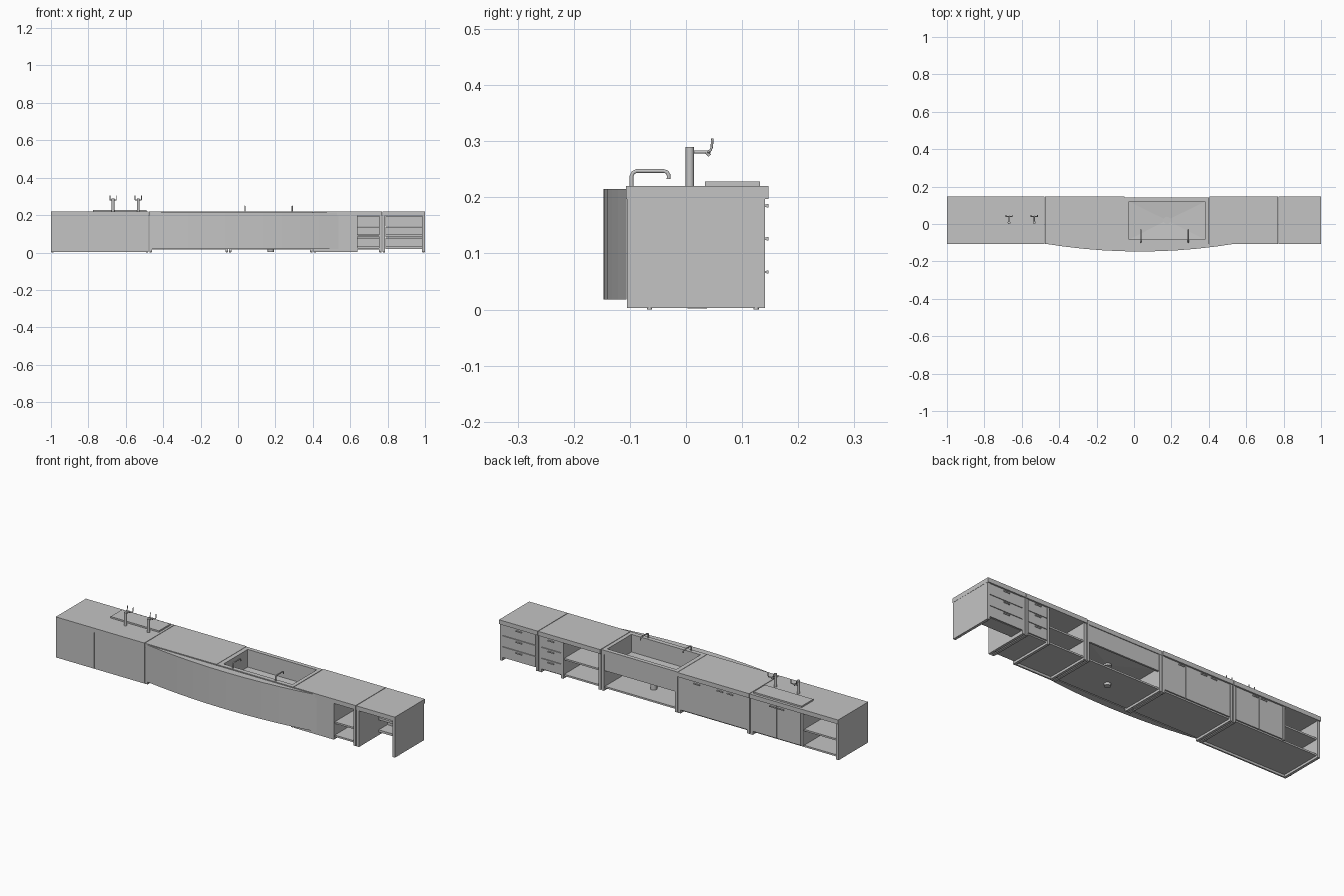
import bpy, bmesh, math
from mathutils import Vector

old = bpy.data.objects.get("Cube")
if old:
    bpy.data.objects.remove(old, do_unlink=True)

grey = bpy.data.materials.new("plain_grey")
grey.use_nodes = True
TONE = (0.55, 0.55, 0.55, 1)
grey.diffuse_color = TONE
grey.node_tree.nodes["Principled BSDF"].inputs["Base Color"].default_value = TONE

FRONT, BACK = -0.105, 0.141
TOP, UNDER = 0.22, 0.197
FLOOR = 0.02
T = 0.014


def finish(name, bm):
    bmesh.ops.recalc_face_normals(bm, faces=bm.faces)
    me = bpy.data.meshes.new(name)
    bm.to_mesh(me)
    bm.free()
    me.materials.append(grey)
    ob = bpy.data.objects.new(name, me)
    bpy.context.collection.objects.link(ob)
    return ob


def box(name, x, y, z):
    bm = bmesh.new()
    bmesh.ops.create_cube(bm, size=1)
    for v in bm.verts:
        v.co = [r[0] if c < 0 else r[1] for c, r in zip(v.co, (x, y, z))]
    return finish(name, bm)


def tube(name, points, radius, sides=10):
    """Capped tube swept along a path lying in one plane of constant x or y."""
    pts = [Vector(p) for p in points]
    normal = Vector((1, 0, 0)) if len({p.x for p in pts}) == 1 else Vector((0, 1, 0))
    bm, rings = bmesh.new(), []
    for i, p in enumerate(pts):
        d = (pts[min(i + 1, len(pts) - 1)] - pts[max(i - 1, 0)]).normalized()
        side = d.cross(normal)
        rings.append([bm.verts.new(p + radius * (math.cos(a) * normal + math.sin(a) * side))
                      for a in (math.tau * k / sides for k in range(sides))])
    for a, b in zip(rings, rings[1:]):
        for k in range(sides):
            j = (k + 1) % sides
            bm.faces.new((a[k], a[j], b[j], b[k]))
    bm.faces.new(rings[0])
    bm.faces.new(rings[-1])
    ob = finish(name, bm)
    for p in ob.data.polygons:
        p.use_smooth = len(p.vertices) == 4
    return ob


def handle(x, z):
    box("handle_bar", (x - 0.018, x + 0.018), (0.1435, 0.147), (z - 0.003, z + 0.003))
    for s in (-1, 1):
        box("handle_post", (x + s * 0.015 - 0.002, x + s * 0.015 + 0.002), (BACK, 0.1435), (z - 0.002, z + 0.002))


def drawers(x0, x1):
    for z in (0.021, 0.08, 0.139):
        box("drawer_front", (x0, x1), (BACK - 0.007, BACK), (z, z + 0.056))
        handle((x0 + x1) / 2, z + 0.046)
    for z in (FLOOR, 0.085):
        box("drawer_rail", (x0, x1), (0.06, BACK - 0.008), (z, z + 0.012))


def doors(edges, handles):
    for a, b in zip(edges, edges[1:]):
        box("door", (a + 0.001, b - 0.001), (BACK - 0.007, BACK), (FLOOR + 0.002, UNDER - 0.002))
    for x in handles:
        handle(x, 0.185)


def upright(x):
    box("side_panel", (x, x + T), (FRONT, BACK), (0.003, UNDER))
    for y in (-0.065, 0.125):
        tube("foot", [(x + T / 2, y, 0), (x + T / 2, y, 0.004)], 0.005)


def shelf(name, x0, x1, z, y=(FRONT + 0.008, BACK - 0.008)):
    box(name, (x0, x1), y, (z, z + 0.009))


# Worktops and side panels of the five units
SINK = (-0.05, 0.40)
units = [(-1, -0.478), (-0.475, -0.052), SINK, (0.403, 0.769), (0.772, 1)]
for x0, x1 in units:
    upright(x0 + 0.001)
    upright(x1 - T - 0.001)
    if (x0, x1) != SINK:
        box("worktop", (x0, x1), (-0.107, 0.147), (UNDER, TOP))
for x0, x1 in units[:4]:
    shelf("bottom_board", x0 + T, x1 - T, 0.015)

# Worktop frame around the basin
BX, BY = (-0.027, 0.38), (-0.083, 0.12)
box("sink_rim_front", SINK, (-0.107, BY[0]), (UNDER, TOP))
box("sink_rim_back", SINK, (BY[1], 0.142), (UNDER, TOP))
box("sink_rim_right", (SINK[0], BX[0]), BY, (UNDER, TOP))
box("sink_rim_left", (BX[1], SINK[1]), BY, (UNDER, TOP))

# Basin with floor falling to the drain
DRAIN = Vector((0.176, 0.02, 0.118))
for name, z, w in (("basin_inside", TOP - 0.002, 0), ("basin_outside", UNDER, 0.004)):
    bm = bmesh.new()
    corners = [(BX[0] - w, BY[0] - w), (BX[1] + w, BY[0] - w), (BX[1] + w, BY[1] + w), (BX[0] - w, BY[1] + w)]
    upper = [bm.verts.new((x, y, z)) for x, y in corners]
    lower = [bm.verts.new((x, y, 0.126 - w)) for x, y in corners]
    mid = bm.verts.new(DRAIN - Vector((0, 0, w)))
    for i in range(4):
        j = (i + 1) % 4
        bm.faces.new((upper[i], upper[j], lower[j], lower[i]))
        bm.faces.new((lower[i], lower[j], mid))
    finish(name, bm)
tube("drain_ring", [DRAIN - Vector((0, 0, 0.012)), DRAIN + Vector((0, 0, 0.002))], 0.019, 20)
tube("waste_pipe", [(DRAIN.x, DRAIN.y, 0.002), (DRAIN.x, DRAIN.y, 0.055)], 0.017, 16)
box("sink_apron", (SINK[0] + T, SINK[1] - T), (0.128, 0.138), (0.11, UNDER))

# Bowed front
N = 10
bm = bmesh.new()
outline = []
for i in range(N + 1):
    t = 2 * i / N - 1
    outline.append((0.032 + 0.505 * t, -0.106 - 0.041 * (1 - t * t)))
base = bm.faces.new([bm.verts.new((x, y, 0.018)) for x, y in outline])
ext = bmesh.ops.extrude_face_region(bm, geom=[base])
bmesh.ops.translate(bm, vec=(0, 0, 0.197), verts=[g for g in ext["geom"] if isinstance(g, bmesh.types.BMVert)])
if not any(f.calc_center_median().z < 0.02 for f in bm.faces):
    bm.faces.new([v for v in bm.verts if v.co.z < 0.02])
finish("bowed_front", bm)

# Flat front panels
for x0, x1 in ((-0.985, -0.776), (-0.774, -0.492), (0.417, 0.625)):
    box("front_panel", (x0, x1), (FRONT, FRONT + 0.008), (0.003, UNDER))

# Right-hand unit: doors and open shelves
box("divider", (-0.79, -0.777), (FRONT + 0.008, BACK), (FLOOR, UNDER))
shelf("open_shelf", -0.985, -0.79, 0.1)
doors((-0.776, -0.635, -0.493), (-0.66, -0.61))

# Three-door unit
doors((-0.46, -0.335, -0.193, -0.066), (-0.36, -0.3, -0.165))

# Left units: open shelves and two drawer stacks
box("divider", (0.625, 0.639), (FRONT, BACK), (0.003, UNDER))
shelf("open_shelf", 0.417, 0.625, 0.1)
drawers(0.64, 0.753)
shelf("inner_shelf", 0.639, 0.754, 0.086)
drawers(0.788, 0.984)

# Basin taps
for x in (0.037, 0.29):
    path = [(x, -0.097, TOP - 0.002), (x, -0.097, 0.238), (x, -0.094, 0.244), (x, -0.088, 0.247),
            (x, -0.04, 0.247), (x, -0.034, 0.245), (x, -0.031, 0.24), (x, -0.031, 0.233)]
    tube("basin_tap", path, 0.0035)

# Raised board and pillar taps
box("raised_board", (-0.775, -0.49), (0.034, 0.132), (TOP - 0.001, 0.228))
for x in (-0.668, -0.533):
    tube("pillar", [(x, 0.007, TOP - 0.001), (x, 0.007, 0.29)], 0.0075, 16)
    tube("pillar_arm", [(x, 0.012, 0.281), (x, 0.044, 0.281)], 0.003)
    tube("pillar_crossbar", [(x - 0.017, 0.04, 0.281), (x + 0.017, 0.04, 0.281)], 0.003)
    tube("pillar_nozzle", [(x, 0.036, 0.281), (x, 0.042, 0.274)], 0.003)
    for s in (-0.017, 0.017):
        tube("tap_lever", [(x + s, 0.038, 0.281), (x + s, 0.044, 0.284), (x + s, 0.046, 0.29),
                           (x + s, 0.047, 0.305)], 0.0022, 8)
